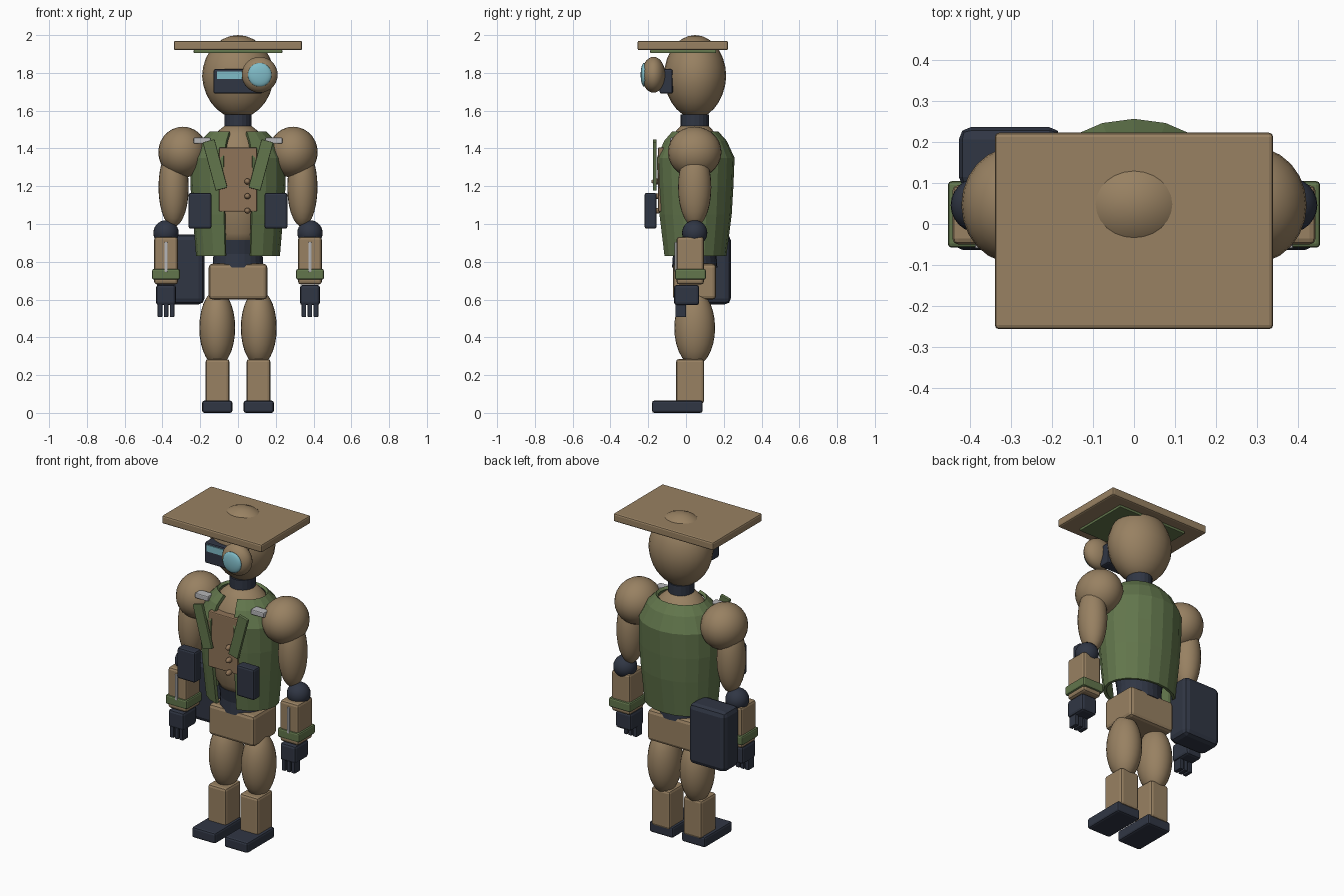
import bpy, bmesh, math
from mathutils import Matrix

if "Cube" in bpy.data.objects:
    bpy.data.objects.remove(bpy.data.objects["Cube"])


def mat(name, r, g, b):
    m = bpy.data.materials.new(name)
    lin = [((c / 255 + 0.055) / 1.055) ** 2.4 for c in (r, g, b)]
    m.diffuse_color = (*lin, 1)
    m.use_nodes = True
    m.node_tree.nodes["Principled BSDF"].inputs["Base Color"].default_value = m.diffuse_color
    return m


TAN = mat("tan", 152, 129, 98)
BROWN = mat("warm brown", 143, 116, 88)
GREEN = mat("olive green", 98, 118, 76)
DARK = mat("dark slate", 48, 54, 68)
CYAN = mat("pale cyan", 128, 188, 200)
SILVER = mat("silver", 182, 182, 184)
CY = 0.046  # depth of the body axis


def finish(name, bm, material, smooth=False):
    bmesh.ops.recalc_face_normals(bm, faces=bm.faces)
    me = bpy.data.meshes.new(name)
    bm.to_mesh(me)
    bm.free()
    me.materials.append(material)
    for p in me.polygons:
        p.use_smooth = smooth
    ob = bpy.data.objects.new(name, me)
    bpy.context.collection.objects.link(ob)
    return ob


def box(name, x, y, z, material, bevel=0.01, tilt=0):
    """Bevelled box given by (min, max) on each axis, tilted about y."""
    bm = bmesh.new()
    bmesh.ops.create_cube(bm, size=1)
    size = [b - a for a, b in (x, y, z)]
    mid = [(a + b) / 2 for a, b in (x, y, z)]
    bmesh.ops.scale(bm, vec=size, verts=bm.verts)
    if bevel:
        bmesh.ops.bevel(bm, geom=bm.edges[:], offset=bevel, segments=2,
                        profile=0.5, affect='EDGES')
    bmesh.ops.transform(bm, matrix=Matrix.Translation(mid) @ Matrix.Rotation(tilt, 4, 'Y'),
                        verts=bm.verts)
    return finish(name, bm, material)


def ball(name, pos, radii, material, seg=24, rings=14, jaw=0):
    bm = bmesh.new()
    bmesh.ops.create_uvsphere(bm, u_segments=seg, v_segments=rings, radius=1)
    for v in bm.verts:
        if v.co.z < 0:  # optional narrowing towards the bottom
            v.co.x *= 1 + jaw * v.co.z
            v.co.y *= 1 + jaw * v.co.z
    bmesh.ops.scale(bm, vec=radii, verts=bm.verts)
    bmesh.ops.translate(bm, vec=pos, verts=bm.verts)
    return finish(name, bm, material, True)


def lathe(name, rows, material, seg=20, gap=0, smooth=False):
    """Elliptical rings (rx, ry, z); gap leaves segments open at the front."""
    bm = bmesh.new()
    n = seg - gap + (1 if gap else 0)
    rings = []
    for rx, ry, z in rows:
        ring = []
        for i in range(n):
            a = -math.pi / 2 + (i + gap / 2) * 2 * math.pi / seg
            ring.append(bm.verts.new((rx * math.cos(a), CY + ry * math.sin(a), z)))
        rings.append(ring)
    for lo, hi in zip(rings, rings[1:]):
        for i in range(n - 1 if gap else n):
            j = (i + 1) % n
            bm.faces.new((lo[i], lo[j], hi[j], hi[i]))
    if not gap:
        bm.faces.new(rings[0][::-1])
        bm.faces.new(rings[-1])
    return finish(name, bm, material, smooth)


# Head, neck and flat hat
ball("head", (0, 0.048, 1.78), (0.19, 0.165, 0.22), TAN, jaw=0.06)
lathe("neck", [(0.072, 0.075, 1.49), (0.072, 0.075, 1.58)], DARK)
box("hat_board", (-0.34, 0.34), (-0.257, 0.223), (1.92, 1.97), TAN)
box("hat_lining", (-0.235, 0.235), (-0.19, 0.16), (1.905, 1.922), GREEN, 0.004)

# Visor and single large eye
box("visor", (-0.13, 0.13), (-0.14, -0.07), (1.69, 1.82), DARK)
box("visor_strip", (-0.112, 0.06), (-0.146, -0.138), (1.768, 1.808), CYAN, 0)
ball("eye_housing", (0.115, -0.172, 1.79), (0.095, 0.062, 0.095), TAN)
ball("eye_lens", (0.115, -0.222, 1.79), (0.063, 0.018, 0.063), CYAN)

# Torso, chest panel and waist
lathe("torso", [(0.11, 0.11, 0.88), (0.15, 0.145, 0.95), (0.18, 0.17, 1.1),
                (0.2, 0.18, 1.3), (0.17, 0.15, 1.42), (0.12, 0.11, 1.48),
                (0.065, 0.07, 1.525)], TAN, 24, smooth=True)
box("chest_panel", (-0.1, 0.1), (-0.148, -0.08), (1.065, 1.405), BROWN, 0.006)
for z in (1.225, 1.147, 1.07):
    ball("button", (0.05, -0.158, z), (0.016, 0.026, 0.016), BROWN, 12, 8)
lathe("waist", [(0.135, 0.12, 0.77), (0.13, 0.115, 0.84), (0.135, 0.13, 0.915)], DARK, 24)
box("pelvis", (-0.155, 0.155), (-0.07, 0.16), (0.6, 0.79), TAN, 0.02)

# Open vest
vest = lathe("vest", [(0.222, 0.168, 0.83), (0.24, 0.196, 1.05), (0.252, 0.205, 1.2),
                      (0.25, 0.211, 1.35), (0.2, 0.17, 1.44), (0.15, 0.125, 1.49)],
             GREEN, 20, gap=2)
solid = vest.modifiers.new("thickness", 'SOLIDIFY')
solid.thickness = 0.018
solid.offset = -1

# Satchel on one hip
box("satchel", (-0.428, -0.178), (0.085, 0.237), (0.575, 0.945), DARK, 0.03)


def sided(s, a, b):
    return (a, b) if s > 0 else (-b, -a)


for s, side in ((1, "left"), (-1, "right")):
    # Vest straps, clips and pouches
    box("strap_" + side, sided(s, 0.089, 0.154), (-0.176, -0.155), (1.18, 1.445),
        GREEN, 0.004, s * math.radians(15))
    box("clip_" + side, sided(s, 0.145, 0.235), (-0.085, -0.03), (1.425, 1.457), SILVER, 0.006)
    box("pouch_" + side, sided(s, 0.14, 0.262), (-0.22, -0.155), (0.975, 1.165), DARK, 0.012)
    # Arm
    ball("shoulder_" + side, (s * 0.292, CY, 1.38), (0.13, 0.142, 0.135), TAN)
    ball("upper_arm_" + side, (s * 0.341, CY, 1.195), (0.08, 0.088, 0.21), TAN)
    ball("elbow_" + side, (s * 0.381, CY, 0.953), (0.067, 0.067, 0.067), DARK)
    box("forearm_" + side, sided(s, 0.318, 0.444), (-0.05, 0.095), (0.68, 0.932), TAN, 0.015)
    box("forearm_rod_" + side, sided(s, 0.373, 0.389), (-0.06, -0.045), (0.745, 0.905), SILVER, 0.004)
    box("cuff_" + side, sided(s, 0.308, 0.455), (-0.058, 0.105), (0.705, 0.762), GREEN)
    # Hand
    box("hand_" + side, sided(s, 0.328, 0.434), (-0.063, 0.07), (0.57, 0.678), DARK, 0.015)
    for x in (0.349, 0.381, 0.413):
        box("finger_" + side, sided(s, x - 0.012, x + 0.012), (-0.056, 0.0),
            (0.507, 0.59), DARK, 0.004)
    # Leg
    ball("thigh_" + side, (s * 0.11, CY, 0.45), (0.095, 0.108, 0.2), TAN)
    box("shin_" + side, sided(s, 0.045, 0.172), (-0.053, 0.096), (0.05, 0.285), TAN, 0.015)
    box("foot_" + side, sided(s, 0.03, 0.19), (-0.18, 0.088), (0.0, 0.065), DARK, 0.012)
